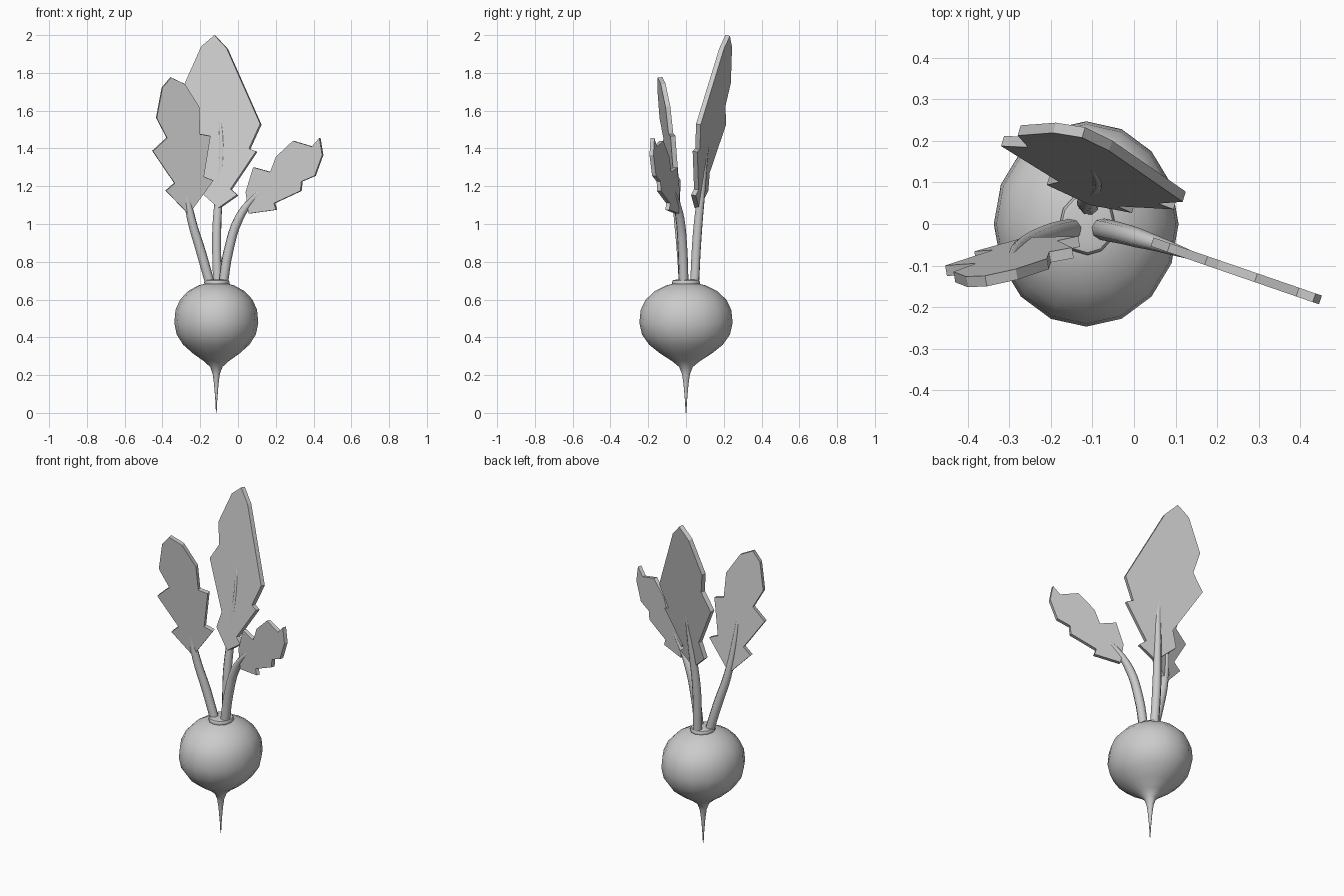
import bpy, bmesh, math
from mathutils import Vector

if "Cube" in bpy.data.objects:
    bpy.data.objects.remove(bpy.data.objects["Cube"])

CX = -0.115  # axis of the bulb


def finish(name, bm, smooth=None):
    bmesh.ops.recalc_face_normals(bm, faces=bm.faces[:])
    me = bpy.data.meshes.new(name)
    bm.to_mesh(me)
    bm.free()
    ob = bpy.data.objects.new(name, me)
    bpy.context.collection.objects.link(ob)
    if smooth:
        bpy.ops.object.select_all(action='DESELECT')
        ob.select_set(True)
        bpy.context.view_layer.objects.active = ob
        bpy.ops.object.shade_smooth_by_angle(angle=math.radians(smooth))
    return ob


def lathe(name, profile, sides, cx, squash, smooth):
    """Capped revolved profile of (radius, z), narrowed in x by squash."""
    bm = bmesh.new()
    rings = []
    for r, z in profile:
        rings.append([bm.verts.new((cx + squash * r * math.cos(a), r * math.sin(a), z))
                      for a in (2 * math.pi * i / sides for i in range(sides))])
    for lo, hi in zip(rings, rings[1:]):
        for i in range(sides):
            j = (i + 1) % sides
            bm.faces.new((lo[i], lo[j], hi[j], hi[i]))
    bm.faces.new(rings[0])
    bm.faces.new(rings[-1])
    return finish(name, bm, smooth)


def leaf(name, outline, origin, bx, cz, thick=0.026):
    """Flat leaf: front outline in x, z on the tilted plane y = y0 + bx*dx + cz*dz."""
    bm = bmesh.new()
    x0, y0, z0 = origin
    back = Vector((-bx, 1, -cz)).normalized() * thick
    front = [bm.verts.new((x, y0 + bx * (x - x0) + cz * (z - z0), z)) for x, z in outline]
    face = bm.faces.new(front)
    ext = bmesh.ops.extrude_face_region(bm, geom=[face], use_keep_orig=True)
    bmesh.ops.translate(bm, vec=back,
                        verts=[v for v in ext['geom'] if isinstance(v, bmesh.types.BMVert)])
    return finish(name, bm)


def stem(name, path):
    """Tapered tube along (x, y, z, radius) points."""
    cu = bpy.data.curves.new(name, 'CURVE')
    cu.dimensions = '3D'
    cu.bevel_depth = 1.0
    cu.bevel_resolution = 2
    cu.resolution_u = 4
    cu.use_fill_caps = True
    sp = cu.splines.new('BEZIER')
    sp.bezier_points.add(len(path) - 1)
    for p, (x, y, z, r) in zip(sp.bezier_points, path):
        p.co = (x, y, z)
        p.radius = r
        p.handle_left_type = p.handle_right_type = 'AUTO'
    ob = bpy.data.objects.new(name, cu)
    bpy.context.collection.objects.link(ob)
    return ob


# Bulb with its tapering root
lathe("bulb", [(0.002, 0.0), (0.006, 0.07), (0.013, 0.15), (0.021, 0.205), (0.036, 0.243),
               (0.075, 0.275), (0.135, 0.313), (0.195, 0.361), (0.233, 0.415), (0.247, 0.477),
               (0.240, 0.545), (0.213, 0.600), (0.165, 0.645), (0.105, 0.675), (0.05, 0.688)],
      16, CX, 0.9, 60)

# Collar at the top of the bulb
lathe("collar", [(0.055, 0.665), (0.073, 0.68), (0.075, 0.692), (0.069, 0.702), (0.055, 0.705)],
      12, -0.112, 0.9, 40)

# Leaves
leaf("back_leaf", [(-.125, 2.0), (-.06, 1.93), (.117, 1.53), (.058, 1.40), (.095, 1.385),
                   (-.04, 1.185), (-.005, 1.155), (-.105, 1.085), (-.21, 1.18), (-.18, 1.275),
                   (-.32, 1.53), (-.255, 1.63), (-.28, 1.75), (-.195, 1.94)],
     (-.125, .208, 2.0), -.307, .171)
leaf("left_leaf", [(-.354, 1.775), (-.28, 1.74), (-.205, 1.62), (-.2, 1.475), (-.145, 1.465),
                   (-.18, 1.25), (-.13, 1.23), (-.26, 1.05), (-.38, 1.175), (-.335, 1.215),
                   (-.45, 1.385), (-.375, 1.455), (-.43, 1.56), (-.40, 1.72)],
     (-.354, -.15, 1.775), .169, -.105)
leaf("right_leaf", [(.08, 1.3), (.17, 1.275), (.2, 1.355), (.29, 1.44), (.39, 1.41),
                    (.43, 1.455), (.445, 1.365), (.405, 1.255), (.335, 1.225), (.33, 1.175),
                    (.19, 1.11), (.2, 1.075), (.055, 1.055), (.04, 1.17)],
     (.03, -.05, 1.2), -.345, 0.0, 0.022)

# Stems running up into the leaves
stem("back_stem", [(-.108, .045, .675, .025), (-.113, .06, .95, .025), (-.098, .085, 1.2, .021),
                   (-.085, .108, 1.42, .016), (-.103, .145, 1.6, .011), (-.13, .185, 1.75, .003)])
stem("left_stem", [(-.145, -.012, .675, .026), (-.195, -.023, .85, .026),
                   (-.248, -.042, 1.03, .023), (-.28, -.06, 1.22, .016),
                   (-.30, -.092, 1.48, .003)])
stem("right_stem", [(-.08, -.012, .675, .026), (-.05, -.018, .86, .026),
                    (.005, -.032, 1.03, .024), (.085, -.057, 1.14, .016),
                    (.215, -.103, 1.245, .003)])
